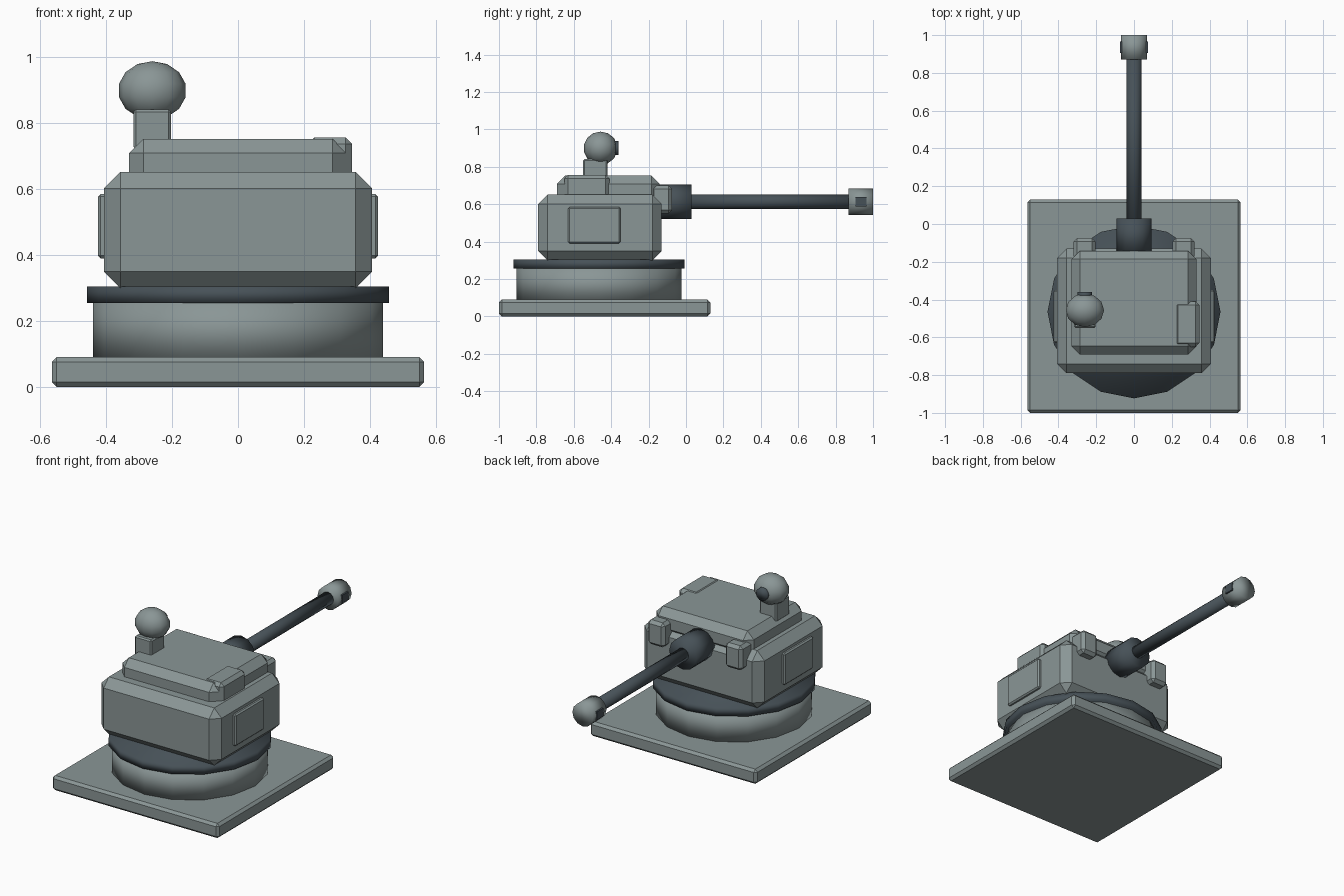
import bpy
import bmesh
import math
from mathutils import Matrix

if "Cube" in bpy.data.objects:
    bpy.data.objects.remove(bpy.data.objects["Cube"])


def material(name, rgb):
    m = bpy.data.materials.new(name)
    m.diffuse_color = (*rgb, 1)
    m.use_nodes = True
    m.node_tree.nodes["Principled BSDF"].inputs["Base Color"].default_value = m.diffuse_color
    return m


GREY = material("armour grey", (0.255, 0.305, 0.305))
DARK = material("gunmetal", (0.062, 0.082, 0.096))


def finish(name, bm, mat, smooth=False):
    mesh = bpy.data.meshes.new(name)
    bmesh.ops.recalc_face_normals(bm, faces=bm.faces[:])
    bm.to_mesh(mesh)
    bm.free()
    mesh.materials.append(mat)
    for p in mesh.polygons:
        p.use_smooth = smooth
    ob = bpy.data.objects.new(name, mesh)
    bpy.context.collection.objects.link(ob)
    return ob


def box(name, x, y, z, bevel=0.0, mat=GREY):
    """Chamfered box from (min, max) ranges."""
    bm = bmesh.new()
    size = [r[1] - r[0] for r in (x, y, z)]
    mid = [(r[0] + r[1]) / 2 for r in (x, y, z)]
    bmesh.ops.create_cube(bm, size=1, matrix=Matrix.Translation(mid) @ Matrix.Diagonal((*size, 1)))
    if bevel:
        bmesh.ops.bevel(bm, geom=bm.edges[:], offset=bevel, segments=1, affect='EDGES')
    return finish(name, bm, mat)


def cylinder(name, centre, radius, length, sides, mat, along_y=False):
    """Smooth cylinder, upright or pointing along y."""
    bm = bmesh.new()
    mtx = Matrix.Translation(centre)
    if along_y:
        mtx = mtx @ Matrix.Rotation(math.pi / 2, 4, 'X')
    bmesh.ops.create_cone(bm, cap_ends=True, segments=sides, radius1=radius,
                          radius2=radius, depth=length, matrix=mtx)
    return finish(name, bm, mat, True)


# Base and turntable
MID_Y = -0.465
box("base_plate", (-0.565, 0.565), (-1.0, 0.13), (0, 0.09), 0.015)
cylinder("pedestal", (0, MID_Y, 0.17), 0.44, 0.18, 16, GREY)
cylinder("turntable_ring", (0, MID_Y, 0.28), 0.458, 0.05, 16, DARK)

# Turret body and roof
box("turret_body", (-0.407, 0.407), (-0.79, -0.13), (0.30, 0.652), 0.05)
box("turret_roof", (-0.33, 0.33), (-0.69, -0.142), (0.60, 0.752), 0.043)
box("roof_hatch", (0.212, 0.346), (-0.65, -0.41), (0.63, 0.757), 0.02)

# Side panels and front lugs, one on each side
for side, s in (("left", -1), ("right", 1)):
    box(side + "_panel", sorted((s * 0.395, s * 0.425)), (-0.63, -0.35), (0.39, 0.585), 0.008)
    box(side + "_front_lug", sorted((s * 0.205, s * 0.32)), (-0.19, -0.075), (0.55, 0.70), 0.018)

# Sensor on its post
box("sensor_post", (-0.317, -0.203), (-0.55, -0.42), (0.72, 0.842), 0.008)
bm = bmesh.new()
bmesh.ops.create_uvsphere(bm, u_segments=12, v_segments=7, radius=1,
                          matrix=Matrix.Translation((-0.26, -0.457, 0.899))
                          @ Matrix.Diagonal((0.104, 0.091, 0.089, 1)))
finish("sensor_ball", bm, GREY, True)
cylinder("sensor_lens", (-0.26, -0.375, 0.90), 0.038, 0.03, 12, DARK, True)

# Gun
GUN_Z = 0.613
cylinder("gun_mantlet", (0, -0.06, GUN_Z), 0.093, 0.18, 12, DARK, True)
cylinder("gun_barrel", (0, 0.43, GUN_Z), 0.039, 0.92, 12, DARK, True)
cylinder("muzzle", (0, 0.935, GUN_Z), 0.07, 0.13, 12, GREY, True)
box("muzzle_vents", (-0.073, 0.073), (0.905, 0.965), (0.588, 0.638), 0, DARK)
